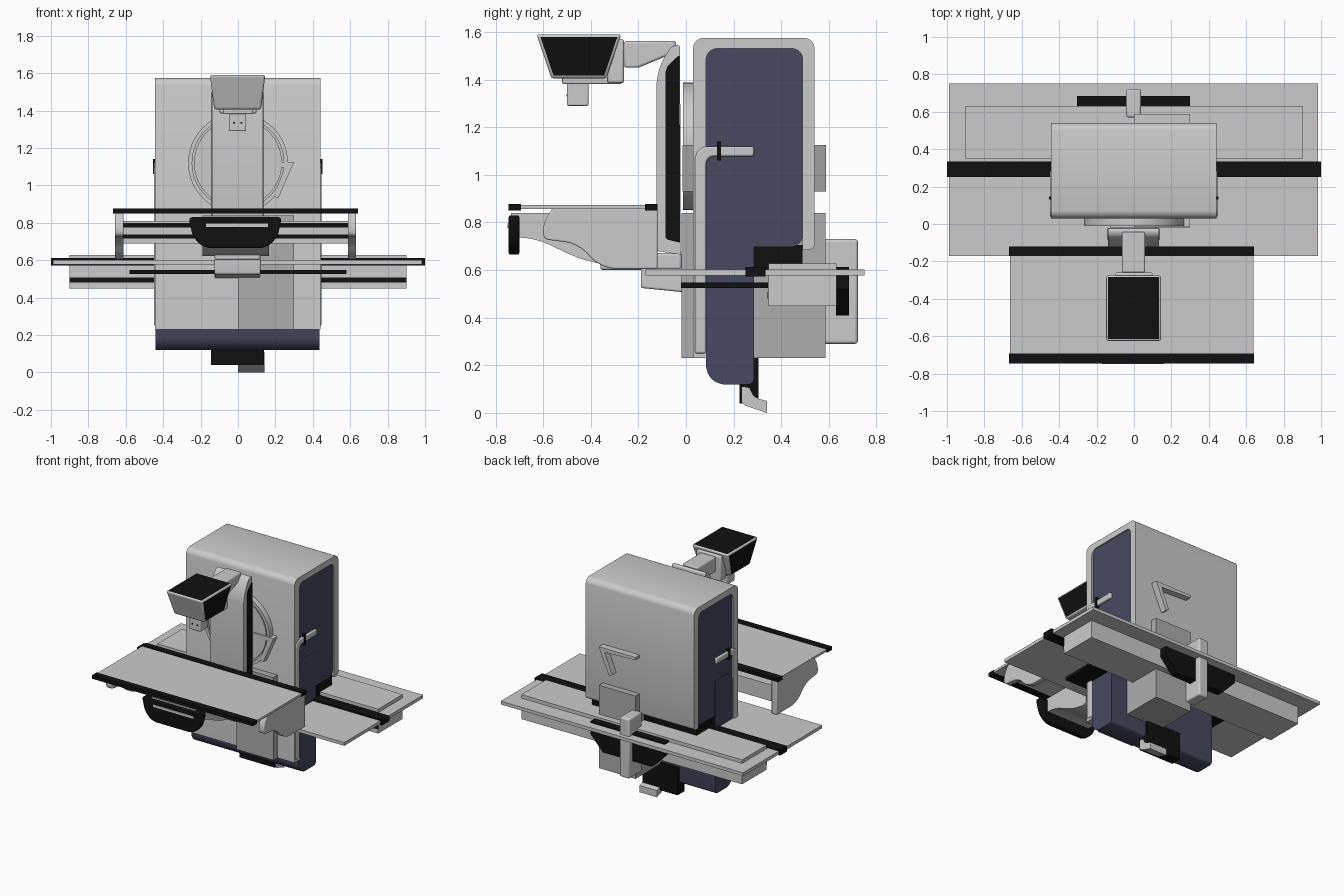
import bpy
import bmesh
from math import cos, sin, pi, radians
from mathutils import Vector

if "Cube" in bpy.data.objects:
    bpy.data.objects.remove(bpy.data.objects["Cube"])


def material(name, rgb):
    m = bpy.data.materials.new(name)
    m.use_nodes = True
    m.diffuse_color = (*rgb, 1)
    m.node_tree.nodes["Principled BSDF"].inputs["Base Color"].default_value = (*rgb, 1)
    return m


LIGHT = material("light grey", (0.6, 0.6, 0.6))
MID = material("mid grey", (0.42, 0.42, 0.42))
BLACK = material("black", (0.005, 0.005, 0.005))
BLUE = material("slate blue", (0.065, 0.065, 0.12))


def finish(name, bm, mat, bevel=0, smooth=True):
    bmesh.ops.recalc_face_normals(bm, faces=bm.faces)
    me = bpy.data.meshes.new(name)
    bm.to_mesh(me)
    bm.free()
    ob = bpy.data.objects.new(name, me)
    bpy.context.collection.objects.link(ob)
    me.materials.append(mat)
    if bevel:
        b = ob.modifiers.new("soft edges", "BEVEL")
        b.width, b.segments, b.limit_method = bevel, 3, "ANGLE"
        b.angle_limit = radians(40)
    if smooth:
        bpy.ops.object.select_all(action="DESELECT")
        ob.select_set(True)
        bpy.context.view_layer.objects.active = ob
        bpy.ops.object.shade_smooth_by_angle(angle=radians(35))
    return ob


def box(name, x, y, z, mat, bevel=0):
    bm = bmesh.new()
    bmesh.ops.create_cube(bm, size=1)
    for v in bm.verts:
        v.co = [(a + b) / 2 + c * (b - a) for (a, b), c in zip((x, y, z), v.co)]
    return finish(name, bm, mat, bevel)


def rounded(points, n=6):
    """Round each (u, v, radius) corner with a quadratic curve."""
    out = []
    for i, (u, v, r) in enumerate(points):
        p = Vector((u, v))
        a = Vector(points[i - 1][:2]) - p
        b = Vector(points[(i + 1) % len(points)][:2]) - p
        if not r:
            out.append(p)
            continue
        s, e = p + a.normalized() * r, p + b.normalized() * r
        m = p + (s + e - 2 * p) * 0.15
        for k in range(n + 1):
            t = k / n
            out.append(s * (1 - t) ** 2 + m * 2 * t * (1 - t) + e * t * t)
    return out


def prism(name, points, span, mat, axis="x", bevel=0):
    """Extrude a (y, z) outline along x, or an (x, z) outline along y."""
    bm = bmesh.new()
    pts = rounded([(*p, 0) if len(p) == 2 else p for p in points])
    place = (lambda p: (span[0], *p)) if axis == "x" else (lambda p: (p[0], span[0], p[1]))
    f = bm.faces.new([bm.verts.new(place(p)) for p in pts])
    ext = bmesh.ops.extrude_face_region(bm, geom=[f])
    d = span[1] - span[0]
    move = Vector((d, 0, 0)) if axis == "x" else Vector((0, d, 0))
    bmesh.ops.translate(bm, verts=[g for g in ext["geom"] if isinstance(g, bmesh.types.BMVert)], vec=move)
    return finish(name, bm, mat, bevel)


def ring(name, centre, inner, outer, y, mat, n=64):
    """Flat annulus standing in the xz plane."""
    bm = bmesh.new()
    loops = []
    for r, d in ((inner, y[0]), (outer, y[0]), (outer, y[1]), (inner, y[1])):
        loops.append([bm.verts.new((centre[0] + r * cos(2 * pi * i / n), d,
                                    centre[1] + r * sin(2 * pi * i / n))) for i in range(n)])
    for k in range(4):
        a, b = loops[k], loops[(k + 1) % 4]
        for i in range(n):
            j = (i + 1) % n
            bm.faces.new((a[i], a[j], b[j], b[i]))
    return finish(name, bm, mat)


# Main housing: wrap-over shell, side panels and lower body
prism("housing_shell", [(0.03, 0.23), (0.03, 1.575, 0.04), (0.54, 1.575, 0.04), (0.54, 0.685, 0.02),
                        (0.49, 0.685), (0.49, 1.53, 0.04), (0.085, 1.53, 0.04), (0.085, 0.23)],
      (-0.445, 0.44), LIGHT)
prism("side_panels", [(0.085, 0.7), (0.085, 1.53, 0.04), (0.49, 1.53, 0.04), (0.49, 0.7, 0.04)],
      (-0.435, 0.43), BLUE)
prism("lower_body", [(0.085, 0.12, 0.07), (0.085, 0.955, 0.07), (0.285, 0.955), (0.285, 0.12, 0.02)],
      (-0.44, 0.435), BLUE)
box("housing_underside", (-0.43, 0.425), (0.2, 0.49), (0.6, 0.705), BLACK)
core = box("central_core", (0, 0.3), (-0.018, 0.587), (0.23, 0.84), MID)
for p in core.data.polygons:
    p.use_smooth = True

# Front ring and angled bars through the housing
ring("front_disc_rim", (0, 1.12), 0.245, 0.267, (-0.012, 0.035), LIGHT)
ring("front_disc", (0, 1.12), 0.01, 0.235, (-0.008, 0.035), LIGHT)
ring("front_disc_recess", (0, 1.12), 0.23, 0.25, (0.005, 0.035), LIGHT)
prism("angled_bar", [(0, 1.125), (0.3, 1.125), (0.215, 0.93), (0.19, 0.945), (0.25, 1.095), (0, 1.105)],
      (-0.015, 0.588), LIGHT, "y")

# Side handles with clamping rings
for side, x in (("left", 0.425), ("right", -0.43)):
    prism(side + "_handle", [(0.038, 0.25), (0.038, 1.12, 0.05), (0.285, 1.12), (0.285, 1.078),
                             (0.085, 1.078, 0.03), (0.085, 0.25)], (x - 0.02, x + 0.022), LIGHT, bevel=0.008)
    box(side + "_handle_ring", (x - 0.025, x + 0.027), (0.13, 0.148), (1.06, 1.14), BLACK)

# Rear table
box("rear_table_plate", (-0.99, 0.985), (-0.17, 0.75), (0.578, 0.602), LIGHT)
box("rear_table_strip", (-1, 1), (0.25, 0.333), (0.572, 0.612), BLACK)
box("rear_table_bed", (-0.9, 0.9), (0.347, 0.632), (0.448, 0.628), LIGHT)
box("rear_bed_stripe", (-0.9, 0.9), (0.342, 0.35), (0.48, 0.507), BLACK)
box("rear_slide_plate", (-0.58, 0.58), (-0.02, 0.345), (0.525, 0.548), BLACK)
prism("rear_mount", [(-0.305, 0.612), (0.3, 0.612), (0.3, 0.52), (0.2, 0.41), (-0.2, 0.41), (-0.305, 0.52)],
      (0.63, 0.685), BLACK, "y")
box("rear_bracket", (-0.042, 0.038), (0.57, 0.722), (0.29, 0.73), LIGHT, 0.012)

# Scanning column
prism("column", [(-0.124, 0.68, 0.01), (-0.124, 1.44, 0.06), (-0.06, 1.545, 0.02),
                 (-0.025, 1.545, 0.01), (-0.022, 0.665)], (-0.14, 0.133), LIGHT)
for side, x in (("left", 0.132), ("right", -0.143)):
    prism(side + "_column_inset", [(-0.086, 0.73, 0.01), (-0.086, 1.45, 0.02),
                                   (-0.027, 1.505, 0.01), (-0.025, 0.715)], (x, x + 0.004), BLACK)

# Neck and camera head
prism("neck", [(-0.2, 1.45), (-0.26, 1.45), (-0.26, 1.562), (-0.04, 1.562), (-0.055, 1.51)],
      (-0.065, 0.06), LIGHT, bevel=0.01)
bm = bmesh.new()
bmesh.ops.create_cube(bm, size=2)
for v in bm.verts:
    top = v.co.z > 0
    v.co = (v.co.x * (0.148 if top else 0.125) - 0.002,
            -0.45 + v.co.y * (0.178 if top else 0.115), 1.59 if top else 1.405)
head = finish("camera_head", bm, LIGHT, 0.012)
head.data.materials.append(BLACK)
for p in head.data.polygons:
    if abs(p.normal.x) > 0.8 or p.normal.z > 0.8:
        p.material_index = 1
head.modifiers[0].material = 0
box("head_back_plate", (-0.1, 0.1), (-0.33, -0.26), (1.385, 1.57), LIGHT, 0.01)
box("head_base", (-0.08, 0.078), (-0.52, -0.27), (1.382, 1.412), LIGHT, 0.006)
box("head_sensor", (-0.048, 0.044), (-0.5, -0.41), (1.29, 1.39), LIGHT, 0.006)
for x in (-0.022, 0.018):
    box("sensor_dot", (x - 0.005, x + 0.005), (-0.503, -0.498), (1.33, 1.34), BLACK)

# Front table with edge strips, brackets and cross beam
box("front_table_plate", (-0.662, 0.64), (-0.735, -0.13), (0.857, 0.873), LIGHT)
for name, y in (("front", -0.745), ("back", -0.172)):
    box(name + "_table_strip", (-0.667, 0.642), (y, y + 0.052), (0.85, 0.877), BLACK)
for side, x in (("right", -0.657), ("left", 0.587)):
    prism(side + "_table_bracket", [(-0.6, 0.8, 0.03), (-0.56, 0.86), (-0.12, 0.86), (-0.12, 0.605),
                                    (-0.36, 0.605, 0.06), (-0.45, 0.71, 0.05), (-0.6, 0.73, 0.02)],
          (x, x + 0.045), LIGHT, bevel=0.006)
box("cross_beam", (-0.612, 0.587), (-0.22, -0.13), (0.69, 0.81), LIGHT)
for z in (0.715, 0.775):
    box("beam_stripe", (-0.612, 0.587), (-0.225, -0.218), (z, z + 0.023), BLACK)

# Control console under the front table
prism("console_arm", [(-0.735, 0.74), (-0.735, 0.84), (-0.3, 0.84), (-0.3, 0.62, 0.03),
                      (-0.4, 0.63, 0.06), (-0.5, 0.67, 0.05), (-0.62, 0.73, 0.05)], (-0.19, 0.165), LIGHT)
console = prism("console_face", [(-0.265, 0.83, 0.02), (0.235, 0.83, 0.02), (0.21, 0.72, 0.03),
                                 (0.15, 0.665, 0.03), (-0.18, 0.665, 0.03), (-0.24, 0.72, 0.03)],
                (-0.745, -0.7), BLACK, "y", 0.008)
box("console_slot", (-0.17, 0.16), (-0.749, -0.743), (0.777, 0.795), LIGHT)

# Lift arm joining the front table to the core
box("lift_knee", (-0.125, 0.12), (-0.36, -0.018), (0.6, 0.672), LIGHT, 0.012)
prism("lift_arm", [(-0.19, 0.525, 0.01), (-0.19, 0.61), (0.03, 0.61), (0.03, 0.503)],
      (-0.125, 0.12), LIGHT, bevel=0.008)

# Foot block and pedal
box("foot_block", (-0.145, 0.14), (0.225, 0.305), (0.04, 0.24), BLACK)
prism("foot_pedal", [(0.235, 0.035, 0.015), (0.235, 0.11), (0.265, 0.105), (0.285, 0.065, 0.015),
                     (0.34, 0.05), (0.34, 0)], (0, 0.143), LIGHT)
